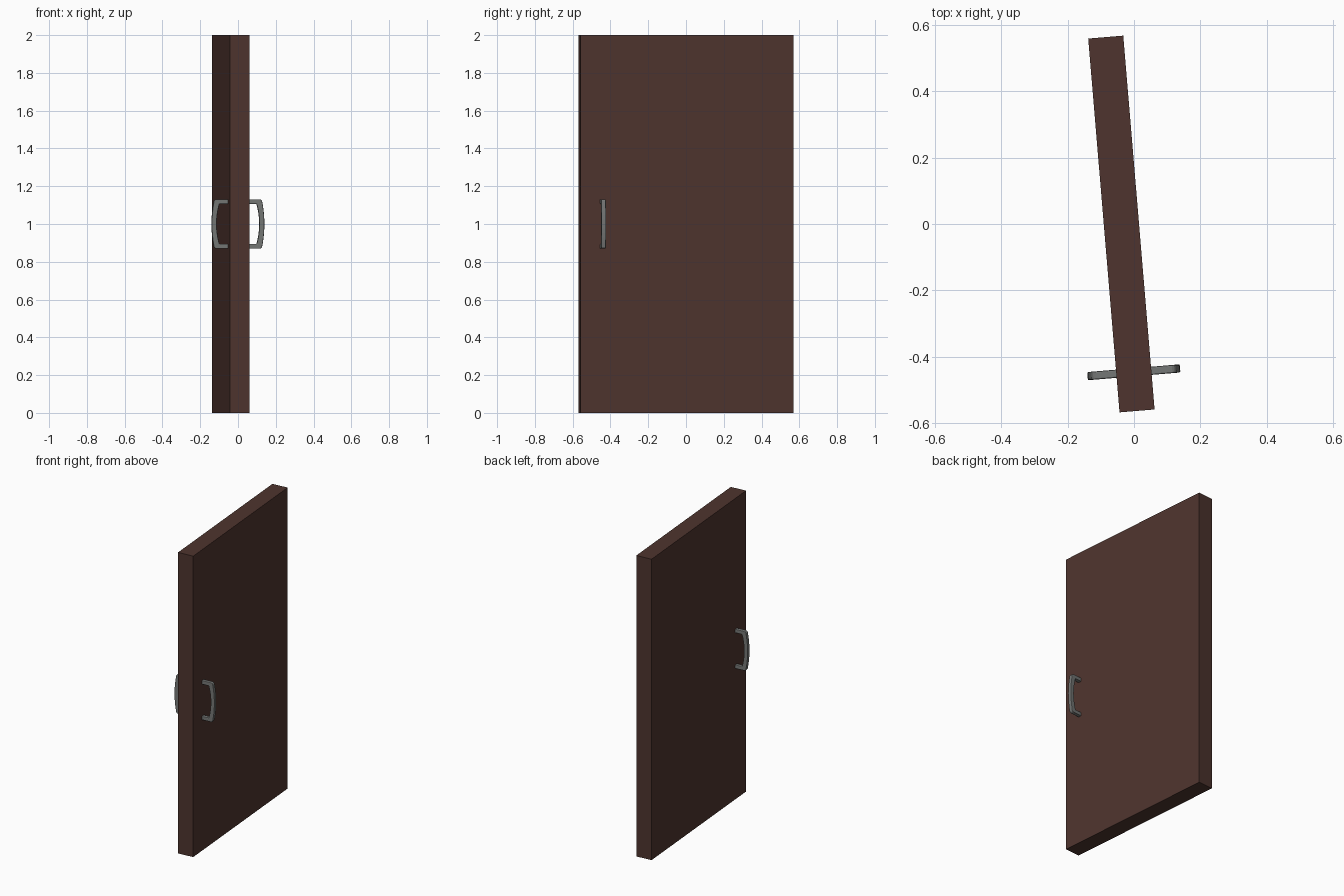
import bpy, bmesh, math

if "Cube" in bpy.data.objects:
    bpy.data.objects.remove(bpy.data.objects["Cube"])

ANGLE = math.radians(4.79)     # the leaf stands slightly turned
CENTRE = (-0.038, 0.0, 0.0)


def material(name, rgb):
    m = bpy.data.materials.new(name)
    m.diffuse_color = (*rgb, 1.0)
    m.use_nodes = True
    m.node_tree.nodes["Principled BSDF"].inputs["Base Color"].default_value = m.diffuse_color
    return m


brown = material("dark brown wood", (0.0762, 0.0343, 0.0273))
grey = material("grey metal", (0.178, 0.185, 0.180))


def prism(name, outline, y0, y1, mat):
    """Extrude an x-z outline from y0 to y1, placed in the turned door frame."""
    bm = bmesh.new()
    face = bm.faces.new([bm.verts.new((x, y0, z)) for x, z in outline])
    res = bmesh.ops.extrude_face_region(bm, geom=[face])
    verts = [g for g in res["geom"] if isinstance(g, bmesh.types.BMVert)]
    bmesh.ops.translate(bm, verts=verts, vec=(0, y1 - y0, 0))
    bmesh.ops.recalc_face_normals(bm, faces=bm.faces)
    mesh = bpy.data.meshes.new(name)
    bm.to_mesh(mesh)
    bm.free()
    mesh.materials.append(mat)
    ob = bpy.data.objects.new(name, mesh)
    bpy.context.collection.objects.link(ob)
    ob.location = CENTRE
    ob.rotation_euler.z = ANGLE
    return ob


# Door leaf
T, W = 0.053, 0.5655
prism("door_leaf", [(-T, 0), (T, 0), (T, 2), (-T, 2)], -W, W, brown)


# Pull handle: bowed grip with two legs, in an x-z outline
def bow(x_end, x_mid, z_end, n=10):
    """Shallow arc from +z_end down to -z_end."""
    ts = [1 - 2 * i / n for i in range(n + 1)]
    return [(x_mid - (x_mid - x_end) * t * t, 1 + z_end * t) for t in ts]


Z = 0.131
outer = [(T - 0.005, 1 + Z), (0.116, 1 + Z), (0.123, 1 + Z - 0.003)]
outer += bow(0.128, 0.140, Z - 0.010)
outer += [(x, 2 - z) for x, z in reversed(outer[:3])]
inner = [(T - 0.005, 1 + Z - 0.025)] + bow(0.099, 0.1135, Z - 0.025)
inner += [(T - 0.005, 1 - Z + 0.025)]
handle = prism("pull_handles", outer + inner[::-1], -0.4486 - 0.0123,
               -0.4486 + 0.0123, grey)

# Softened edges, then the same handle on the other face
bev = handle.modifiers.new("soft edges", 'BEVEL')
bev.width = 0.004
bev.segments = 2
bev.limit_method = 'ANGLE'
bev.angle_limit = math.radians(50)
mir = handle.modifiers.new("both faces", 'MIRROR')
mir.use_axis[0] = True
mir.use_mirror_merge = False
